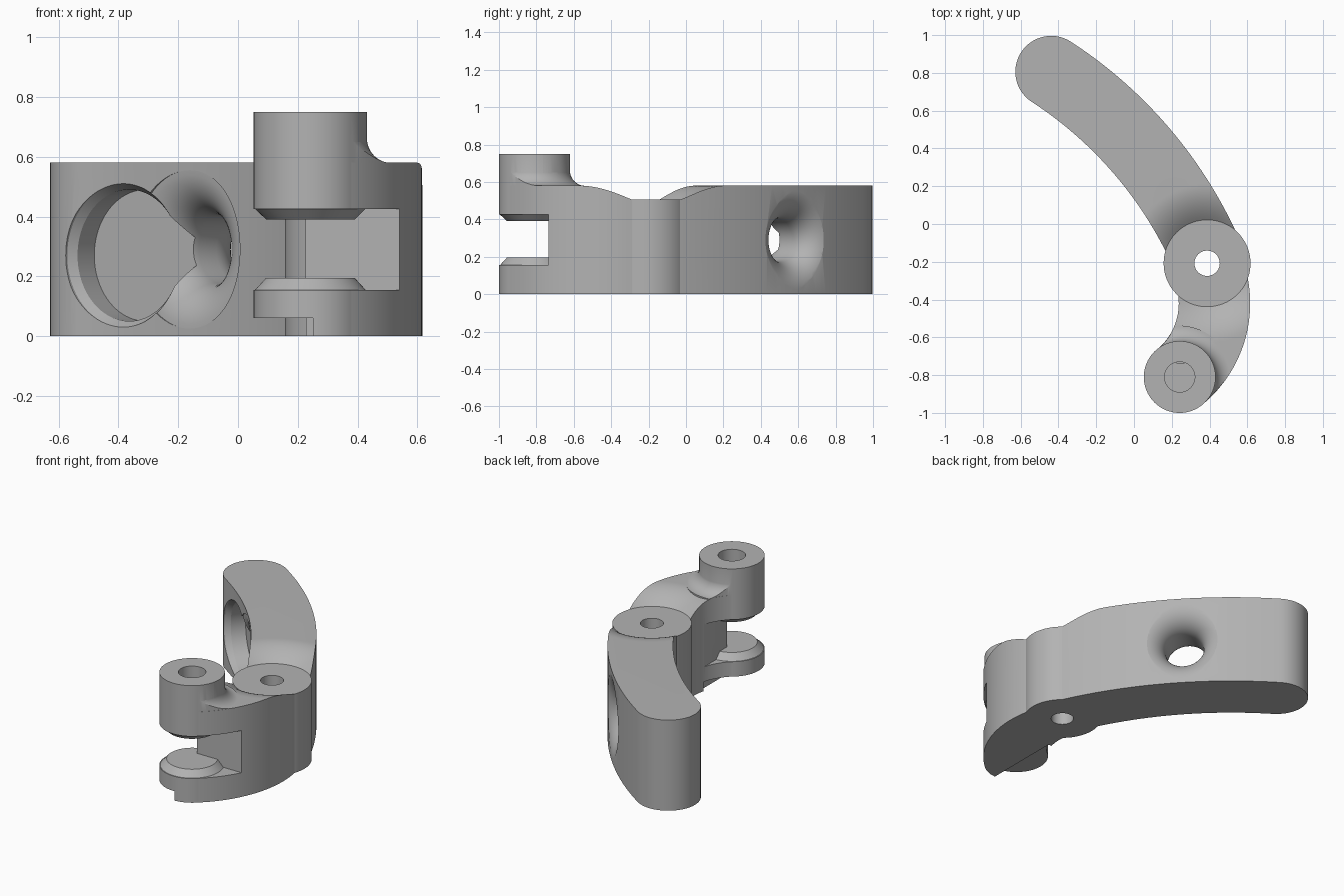
import bpy, bmesh, math
from mathutils import Vector, Matrix

old = bpy.data.objects.get("Cube")
if old:
    bpy.data.objects.remove(old, do_unlink=True)

grey = bpy.data.materials.new("plain grey")
grey.use_nodes = True
grey.diffuse_color = (0.45, 0.45, 0.45, 1)
grey.node_tree.nodes["Principled BSDF"].inputs["Base Color"].default_value = (0.45, 0.45, 0.45, 1)


def finish(bm, name):
    bmesh.ops.recalc_face_normals(bm, faces=bm.faces)
    mesh = bpy.data.meshes.new(name)
    bm.to_mesh(mesh)
    bm.free()
    mesh.materials.append(grey)
    ob = bpy.data.objects.new(name, mesh)
    bpy.context.collection.objects.link(ob)
    return ob


def arc(cx, cy, r, a0, a1, n):
    steps = [math.radians(a0 + (a1 - a0) * i / n) for i in range(n + 1)]
    return [(cx + r * math.cos(a), cy + r * math.sin(a)) for a in steps]


def prism(name, outline, z0, z1):
    bm = bmesh.new()
    face = bm.faces.new([bm.verts.new((x, y, z0)) for x, y in outline])
    up = bmesh.ops.extrude_face_region(bm, geom=[face])["geom"]
    verts = [v for v in up if isinstance(v, bmesh.types.BMVert)]
    bmesh.ops.translate(bm, verts=verts, vec=(0, 0, z1 - z0))
    return finish(bm, name)


def round_band(name, centre, r, half, a0, a1, z0, z1):
    """Curved bar with a constant width and rounded ends."""
    cx, cy = centre
    ends = [arc(cx, cy, r, a, a, 1)[0] for a in (a0, a1)]
    pts = arc(cx, cy, r + half, a0, a1, 40)
    pts += arc(*ends[1], half, a1, a1 + 180, 28)[1:]
    pts += arc(cx, cy, r - half, a1, a0, 40)[1:]
    pts += arc(*ends[0], half, a0 + 180, a0 + 360, 28)[1:-1]
    return prism(name, pts, z0, z1)


def lathe(name, profile, matrix, n=80):
    """Solid of revolution; the profile runs from axis to axis."""
    bm = bmesh.new()
    rings = []
    for r, z in profile:
        if r < 1e-6:
            rings.append([bm.verts.new((0, 0, z))] * n)
        else:
            rings.append([bm.verts.new((x, y, z)) for x, y in arc(0, 0, r, 0, 360, n)[:n]])
    for a, b in zip(rings, rings[1:]):
        for i in range(n):
            j = (i + 1) % n
            bm.faces.new(list(dict.fromkeys((a[i], a[j], b[j], b[i]))))
    bmesh.ops.transform(bm, matrix=matrix, verts=bm.verts)
    return finish(bm, name)


def post(name, at, r0, z0, z1, r1=None):
    r1 = r0 if r1 is None else r1
    return lathe(name, [(0, z0), (r0, z0), (r1, z1), (0, z1)], Matrix.Translation((*at, 0)))


def box(name, x0, x1, y0, y1, z0, z1):
    return prism(name, [(x0, y0), (x1, y0), (x1, y1), (x0, y1)], z0, z1)


def combine(target, tool, operation):
    mod = target.modifiers.new("combine", 'BOOLEAN')
    mod.operation, mod.solver, mod.object = operation, 'EXACT', tool
    bpy.context.view_layer.objects.active = target
    bpy.ops.object.modifier_apply(modifier=mod.name)
    bpy.data.objects.remove(tool, do_unlink=True)


ARM, HOOK = (-1.65, -1.06), (-0.08, -0.42)
PIVOT, EYE = (0.387, -0.208), (0.242, -0.81)
ARM_R, HALF, TOP = 2.225, 0.19, 0.58

# Long arm, pivot boss and hook
body = round_band("lever_body", ARM, ARM_R, HALF, 22.7, 57, 0, TOP)
combine(body, round_band("hook", HOOK, 0.506, 0.189, -50.4, 24, 0, TOP), 'UNION')
combine(body, post("pivot_boss", PIVOT, 0.23, 0, 0.55), 'UNION')

# Dished recess around the pivot
dish = [(0, 0.505), (0.23, 0.505)]
for i in range(1, 13):
    t = i / 12
    dish.append((0.23 + 0.19 * t, TOP - 0.075 * (1 - t) ** 2))
dish += [(0.425, 0.7), (0, 0.7)]
combine(body, lathe("dish_cutter", dish, Matrix.Translation((*PIVOT, 0))), 'DIFFERENCE')

# Tall eye boss, with a fillet onto the hook
flare = lathe("eye_fillet", [(0, 0.5), (0.272, 0.5)] + arc(0.272, 0.662, 0.083, 270, 180, 12)
              + [(0, 0.662)], Matrix.Translation((*EYE, 0)))
combine(flare, round_band("fillet_limit", HOOK, 0.506, 0.188, -50.4, 24, 0.4, 0.9), 'INTERSECT')
combine(body, flare, 'UNION')
combine(body, post("eye_boss", EYE, HALF, 0, 0.75), 'UNION')

# Fork slot through the eye, and bevelled pads facing each other in it
combine(body, box("slot_cutter", -0.3, 0.9, -1.2, -0.735, 0.155, 0.425), 'DIFFERENCE')
combine(body, box("slot_side_cutter", -0.3, 0.225, -1.2, -0.5, 0.155, 0.425), 'DIFFERENCE')
combine(body, post("lower_pad", EYE, 0.189, 0.15, 0.195, 0.148), 'UNION')
combine(body, post("upper_pad", EYE, 0.148, 0.39, 0.43, 0.189), 'UNION')

# Step under the eye, and pin holes
combine(body, box("step_cutter", -0.3, 0.25, -1.2, -0.5, -0.1, 0.06), 'DIFFERENCE')
combine(body, post("eye_hole", EYE, 0.08, 0.06, 0.9), 'DIFFERENCE')
combine(body, post("pivot_hole", PIVOT, 0.067, -0.1, 0.9), 'DIFFERENCE')


def radial(angle, z):
    """Axis pointing outwards from the centre of the arm's curve."""
    a = math.radians(angle)
    turn = Vector((math.cos(a), math.sin(a), 0)).to_track_quat('Z', 'Y').to_matrix().to_4x4()
    return Matrix.Translation((*ARM, z)) @ turn


inner, outer = ARM_R - HALF, ARM_R + HALF

# Round pocket with a chamfered rim on the concave side
pocket = [(0, inner - 0.1), (0.24, inner - 0.1), (0.24, inner), (0.22, inner + 0.03),
          (0.22, inner + 0.12), (0, inner + 0.12)]
combine(body, lathe("pocket_cutter", pocket, radial(51.5, 0.27)), 'DIFFERENCE')

# Trumpet-shaped hole through the arm, flared on both sides
neck, flare_r = 0.115, 0.15
wide = neck + flare_r
trumpet = [(0, inner - 0.1), (wide, inner - 0.1)]
trumpet += arc(wide, inner + flare_r, flare_r, 270, 180, 14)
trumpet += arc(wide, outer - flare_r, flare_r, 180, 90, 14)
trumpet += [(wide, outer + 0.1), (0, outer + 0.1)]
combine(body, lathe("trumpet_cutter", trumpet, radial(43, 0.29)), 'DIFFERENCE')

# Smooth curves, sharp edges
bpy.ops.object.select_all(action='DESELECT')
body.select_set(True)
bpy.context.view_layer.objects.active = body
bpy.ops.object.shade_smooth_by_angle(angle=math.radians(25))
